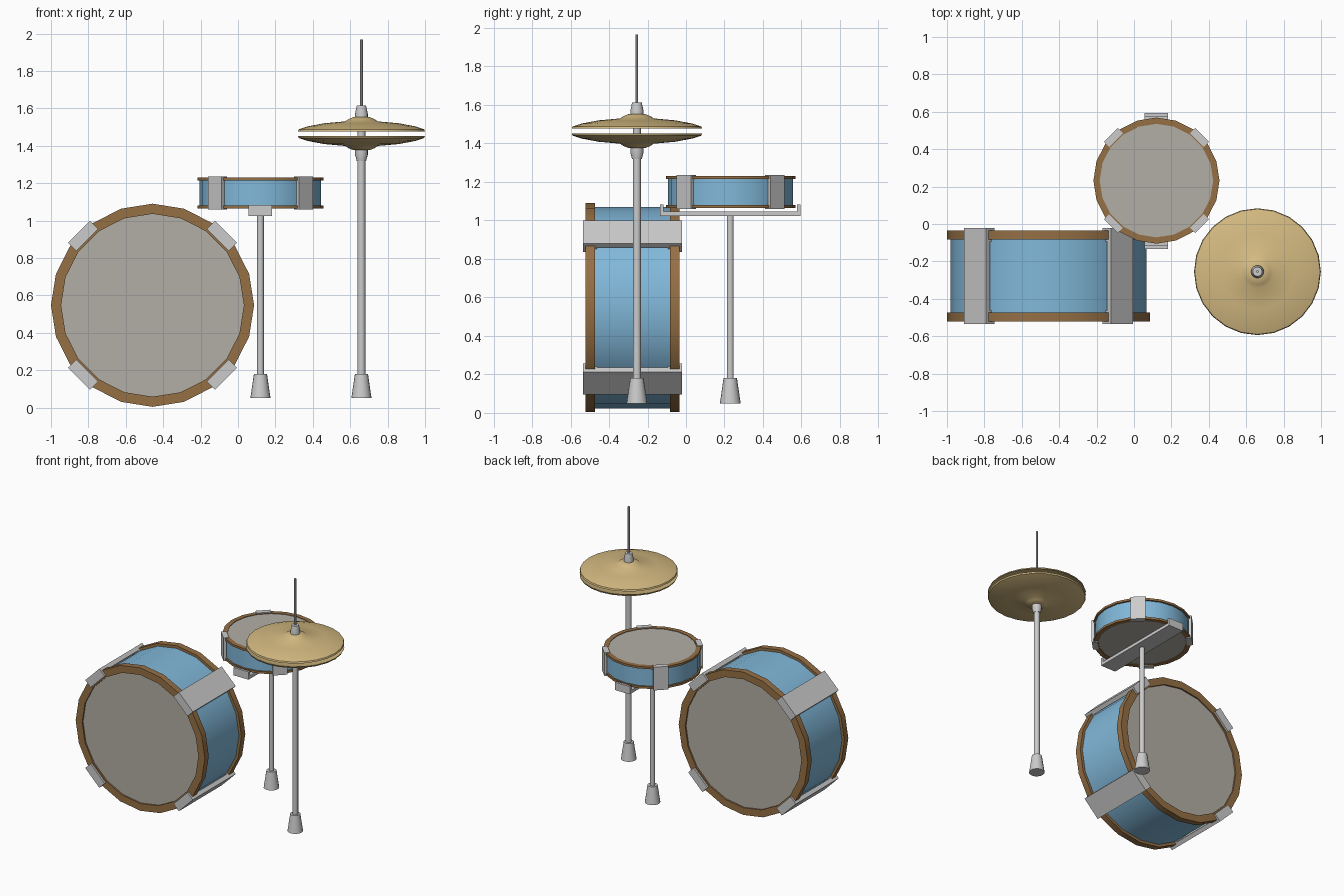
import bpy, math
from mathutils import Matrix, Vector

if "Cube" in bpy.data.objects:
    bpy.data.objects.remove(bpy.data.objects["Cube"])


def material(name, rgb):
    m = bpy.data.materials.new(name)
    m.diffuse_color = (*rgb, 1)
    m.use_nodes = True
    m.node_tree.nodes["Principled BSDF"].inputs["Base Color"].default_value = m.diffuse_color
    return m


BLUE = material("shell_blue", (0.22, 0.48, 0.70))
WOOD = material("rim_wood", (0.30, 0.16, 0.06))
BRASS = material("cymbal_brass", (0.66, 0.49, 0.22))
SKIN = material("drum_skin", (0.45, 0.43, 0.38))


def make(name, verts, faces, matrix=Matrix(), mat=None):
    me = bpy.data.meshes.new(name)
    me.from_pydata([matrix @ Vector(v) for v in verts], [], faces)
    ob = bpy.data.objects.new(name, me)
    bpy.context.collection.objects.link(ob)
    if mat:
        me.materials.append(mat)
    bpy.ops.object.select_all(action='DESELECT')
    bpy.context.view_layer.objects.active = ob
    ob.select_set(True)
    bpy.ops.object.mode_set(mode='EDIT')
    bpy.ops.mesh.select_all(action='SELECT')
    bpy.ops.mesh.normals_make_consistent(inside=False)
    bpy.ops.object.mode_set(mode='OBJECT')
    bpy.ops.object.shade_smooth_by_angle(angle=math.radians(30))
    return ob


def lathe(name, profile, sides, matrix=Matrix(), mat=None, loop=False, caps=False):
    """Spin (radius, z) points around z; loop closes the section, caps fills the ends."""
    n = len(profile)
    verts = [(r * math.cos(2 * math.pi * s / sides), r * math.sin(2 * math.pi * s / sides), z)
             for s in range(sides) for r, z in profile]
    faces = []
    for s in range(sides):
        a, b = s * n, (s + 1) % sides * n
        for i in range(n if loop else n - 1):
            j = (i + 1) % n
            faces.append((a + i, b + i, b + j, a + j))
    if caps:
        faces += [tuple(s * n for s in range(sides)),
                  tuple(s * n + n - 1 for s in range(sides))]
    return make(name, verts, faces, matrix, mat)


def extrude(name, section, width, matrix=Matrix()):
    """Extrude a closed (x, z) section symmetrically along y."""
    n = len(section)
    verts = [(x, y, z) for y in (-width / 2, width / 2) for x, z in section]
    faces = [tuple(range(n)), tuple(range(n, 2 * n))]
    faces += [(i, (i + 1) % n, (i + 1) % n + n, i + n) for i in range(n)]
    return make(name, verts, faces, matrix)


def drum(name, R, h, matrix):
    """Drum of outer radius R and half depth h along its local z axis."""
    sides, t = 20, h * 0.194
    lathe(name + "_shell", [(R * 0.963, -h + t / 2), (R * 0.963, h - t / 2)], sides, matrix, BLUE)
    for s, end in ((1, "a"), (-1, "b")):
        lathe(f"{name}_rim_{end}", [(R * 0.9, s * (h - t)), (R, s * (h - t)), (R, s * h), (R * 0.9, s * h)],
              sides, matrix, WOOD, loop=True)
        lathe(f"{name}_head_{end}", [(R * 0.91, s * (h - t * 0.8)), (R * 0.91, s * (h - t * 0.25))],
              sides, matrix, SKIN, caps=True)
    # clamps that hook over both rims
    o, b, i, e, k = R * 1.024, R * 0.966, R * 0.908, h * 1.06, h * 0.76
    section = [(i, -e), (o, -e), (o, e), (i, e), (i, k), (b, k), (b, -k), (i, -k)]
    for q in range(4):
        turn = Matrix.Rotation(math.radians(45 + 90 * q), 4, 'Z')
        extrude(f"{name}_clamp_{q + 1}", section, R * 0.308, matrix @ turn)


def move(x, y, z):
    return Matrix.Translation((x, y, z))


# drums
drum("bass_drum", 0.543, 0.243, move(-0.457, -0.278, 0.547) @ Matrix.Rotation(math.pi / 2, 4, 'X'))
drum("snare_drum", 0.337, 0.083, move(0.12, 0.232, 1.148))

# snare stand: cradle with turned-up ends, pole, foot
cradle = [(-0.364, 1.023), (0.364, 1.023), (0.364, 1.082), (0.346, 1.082),
          (0.346, 1.047), (-0.346, 1.047), (-0.346, 1.082), (-0.364, 1.082)]
extrude("snare_cradle", cradle, 0.126, move(0.12, 0.23, 0) @ Matrix.Rotation(math.pi / 2, 4, 'Z'))
lathe("snare_pole", [(0.018, 0.1), (0.018, 1.035)], 16, move(0.12, 0.23, 0), caps=True)
lathe("snare_foot", [(0.054, 0.05), (0.035, 0.18)], 16, move(0.12, 0.23, 0), caps=True)

# cymbal stand
C = move(0.66, -0.255, 0)
lathe("cymbal_pole", [(0.021, 0.1), (0.021, 1.56)], 16, C, caps=True)
lathe("cymbal_foot", [(0.054, 0.05), (0.035, 0.18)], 16, C, caps=True)
lathe("lower_collar", [(0.025, 1.318), (0.034, 1.352), (0.034, 1.382)], 16, C, caps=True)
lathe("upper_collar", [(0.034, 1.545), (0.034, 1.57), (0.025, 1.614)], 16, C, caps=True)
lathe("cymbal_rod", [(0.007, 1.6), (0.007, 1.967)], 10, C, caps=True)

# pair of cymbals, mirrored about the gap; (radius, height above rim)
outer = [(0.339, 0.0), (0.335, 0.011), (0.29, 0.026), (0.2, 0.043), (0.088, 0.053),
         (0.068, 0.066), (0.045, 0.075), (0.02, 0.077)]
inner = [(max(r - 0.003, 0.02), z - 0.008) for r, z in reversed(outer[1:])]
for name, s, z0 in (("top_cymbal", 1, 1.477), ("bottom_cymbal", -1, 1.452)):
    lathe(name, [(r, z0 + s * z) for r, z in outer + inner], 24, C, BRASS, loop=True)
